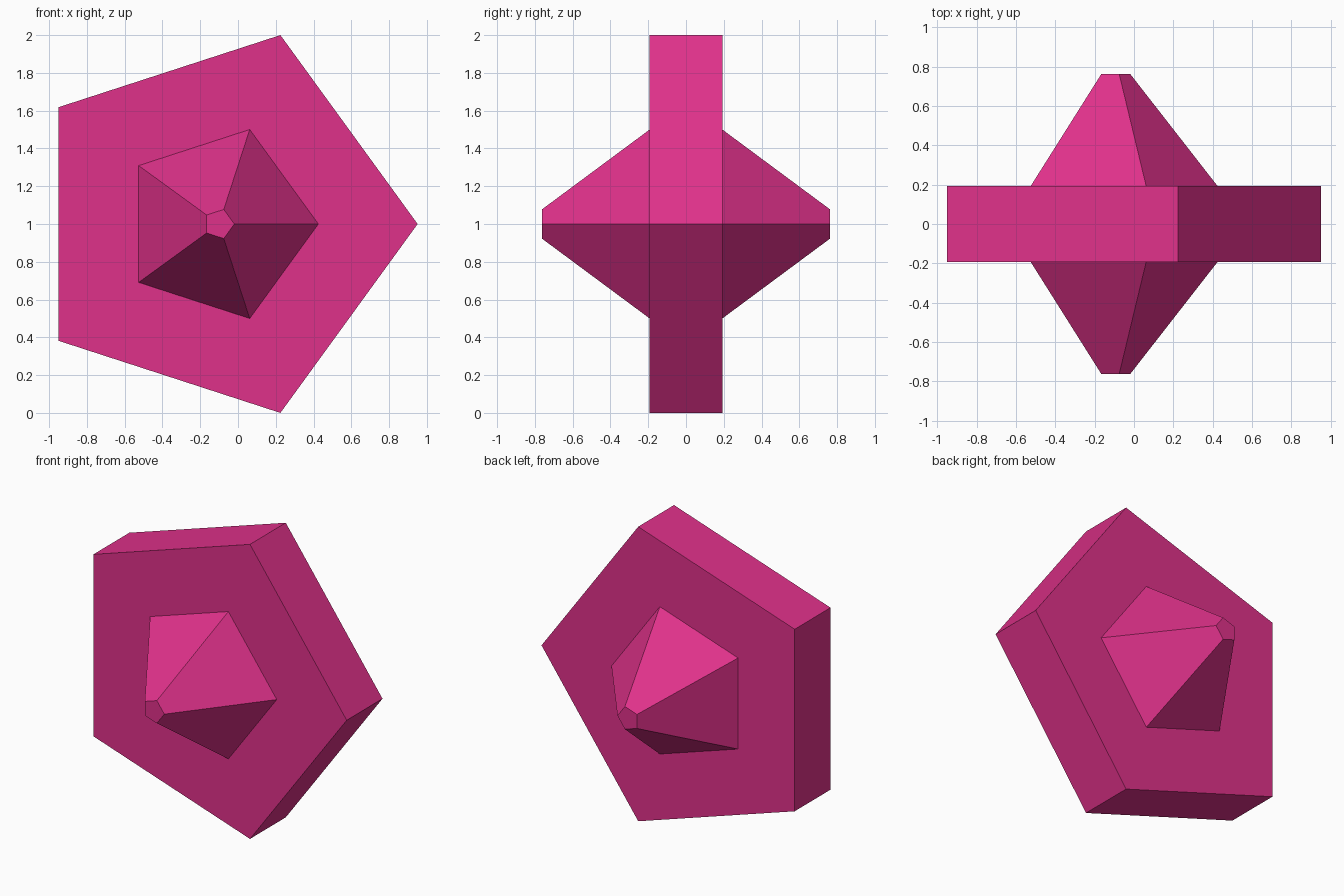
import bpy, bmesh, math

if "Cube" in bpy.data.objects:
    bpy.data.objects.remove(bpy.data.objects["Cube"])

R = 1 / math.sin(math.radians(72))      # pentagon radius giving 2 units of height
CX = R * (1 + math.cos(math.radians(36))) / 2 - R  # centre that balances the width on x = 0

pink = bpy.data.materials.new("magenta_pink")
pink.diffuse_color = (0.74, 0.031, 0.255, 1)
pink.use_nodes = True
pink.node_tree.nodes["Principled BSDF"].inputs["Base Color"].default_value = pink.diffuse_color


def pentagon_frustum(name, y0, r0, y1, r1, cap_start):
    """Five-sided solid along y, one corner pointing to +x."""
    bm = bmesh.new()
    rings = []
    for y, r in ((y0, r0), (y1, r1)):
        rings.append([bm.verts.new((CX + r * math.cos(k * math.tau / 5), y,
                                    1 + r * math.sin(k * math.tau / 5)))
                      for k in range(5)])
    a, b = rings
    for k in range(5):
        j = (k + 1) % 5
        bm.faces.new((a[k], a[j], b[j], b[k]))
    bm.faces.new(b)
    if cap_start:
        bm.faces.new(a)
    bmesh.ops.recalc_face_normals(bm, faces=bm.faces)
    # make sure the end cap looks outwards
    bm.normal_update()
    end = next(f for f in bm.faces if all(v in b for v in f.verts))
    if end.normal.y * (y1 - y0) < 0:
        bmesh.ops.reverse_faces(bm, faces=bm.faces)
    mesh = bpy.data.meshes.new(name)
    bm.to_mesh(mesh)
    bm.free()
    mesh.materials.append(pink)
    obj = bpy.data.objects.new(name, mesh)
    bpy.context.collection.objects.link(obj)
    return obj


# Broad pentagonal plate
T = 0.192
pentagon_frustum("plate", -T, R, T, R, True)

# Blunt five-sided spikes on both faces
for name, s in (("front_spike", -1), ("back_spike", 1)):
    pentagon_frustum(name, s * T, 0.526, s * 0.763, 0.081, False)
